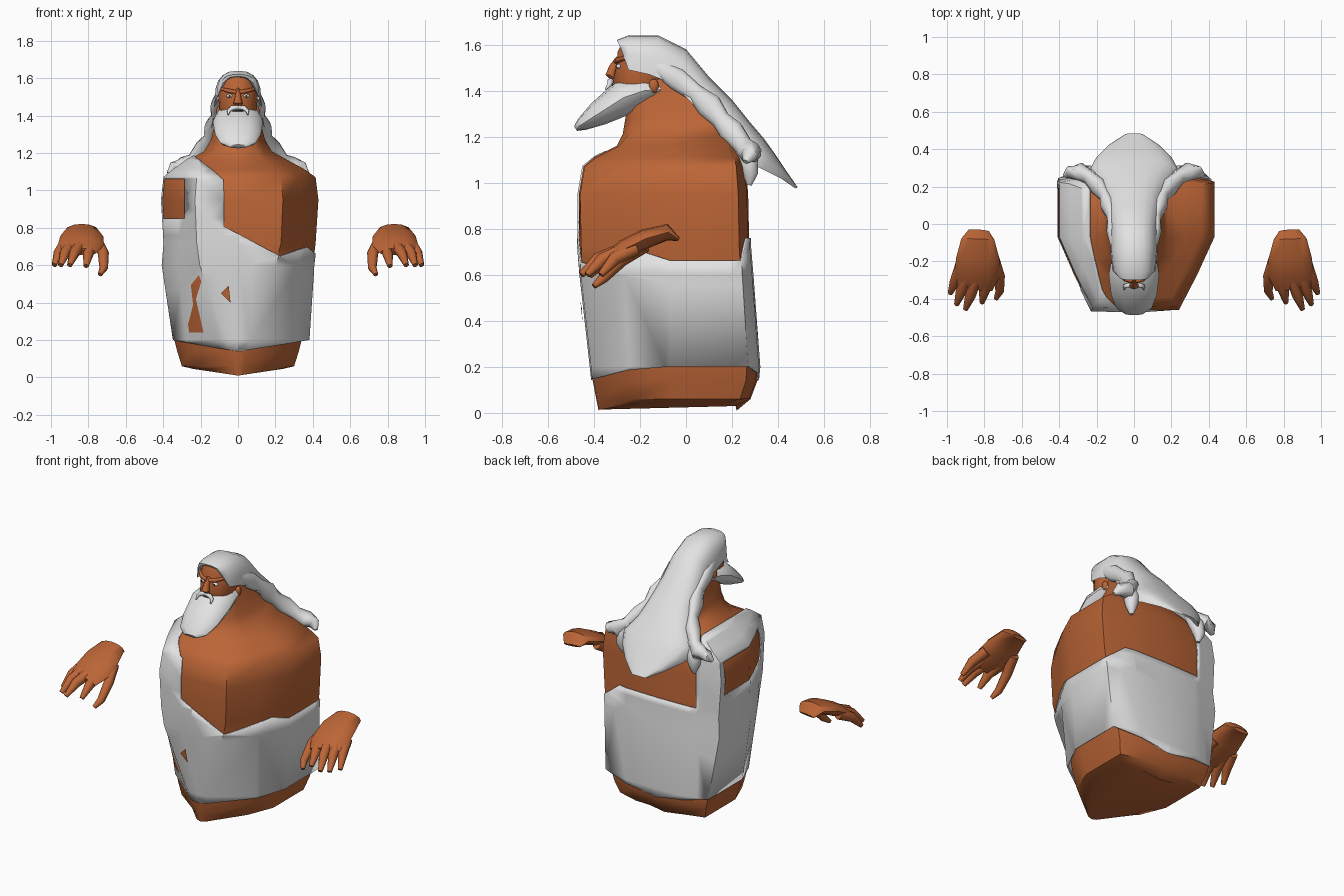
import bpy, bmesh, math
from mathutils import Vector


def material(name, rgb):
    m = bpy.data.materials.new(name)
    m.diffuse_color = (*rgb, 1)
    return m


SKIN = material("skin", (0.50, 0.13, 0.037))
WHITE = material("white", (0.76, 0.76, 0.76))
DARK = material("dark", (0.03, 0.02, 0.02))


def finish(name, bm, mat):
    bmesh.ops.recalc_face_normals(bm, faces=bm.faces)
    me = bpy.data.meshes.new(name)
    bm.to_mesh(me)
    bm.free()
    me.materials.append(mat)
    ob = bpy.data.objects.new(name, me)
    bpy.context.collection.objects.link(ob)
    return ob


def skin_rings(rings):
    """Bridge equal closed rings of points and cap both ends."""
    bm = bmesh.new()
    vs = [[bm.verts.new(p) for p in r] for r in rings]
    n = len(vs[0])
    for a, b in zip(vs, vs[1:]):
        for i in range(n):
            j = (i + 1) % n
            bm.faces.new((a[i], a[j], b[j], b[i]))
    bm.faces.new(vs[0])
    bm.faces.new(vs[-1])
    bmesh.ops.recalc_face_normals(bm, faces=bm.faces)
    return bm


def loft(name, stations, mat, n=10, side=1):
    """Elliptic tube; each station is x, y, z, half width, half thickness."""
    pts = [Vector((s[0] * side, s[1], s[2])) for s in stations]
    rings = []
    for i, (p, s) in enumerate(zip(pts, stations)):
        t = (pts[min(i + 1, len(pts) - 1)] - pts[max(i - 1, 0)]).normalized()
        u = Vector((1, 0, 0))
        u = (u - t * u.dot(t)).normalized()
        v = t.cross(u)
        rings.append([p + u * s[3] * math.cos(a) + v * s[4] * math.sin(a)
                      for a in (2 * math.pi * k / n for k in range(n))])
    return finish(name, skin_rings(rings), mat)


def ball(name, co, size, mat):
    bm = bmesh.new()
    bmesh.ops.create_uvsphere(bm, u_segments=12, v_segments=8, radius=1)
    for v in bm.verts:
        v.co = Vector([c + a * s for a, c, s in zip(v.co, co, size)])
    return finish(name, bm, mat)


# Torso rings: z, half width, front half width, front y, front corner y, back y
TORSO = [
    (0.01, .24, .03, .38, .375, .22), (0.06, .30, .03, .39, .385, .28),
    (0.14, .325, .04, .405, .40, .31), (0.20, .34, .06, .41, .405, .315),
    (0.60, .40, .20, .455, .45, .285), (0.72, .415, .23, .465, .455, .275),
    (0.95, .43, .24, .465, .46, .27), (1.07, .415, .23, .445, .44, .26),
    (1.11, .36, .20, .40, .39, .25), (1.16, .27, .14, .30, .29, .22),
    (1.21, .18, .10, .275, .25, .18), (1.27, .145, .09, .265, .23, .13),
    (1.36, .12, .08, .25, .22, .10), (1.45, .10, .06, .24, .21, .06)]


def torso_mesh():
    rings = []
    for k, (z, w, fw, f, fs, b) in enumerate(TORSO):
        half = [(fw, -fs), (w * .79, -(f + .07) / 2), (w, -.07),
                (w, b * .84), (w * .55, b * .98)]
        left = .94 if .7 < z < 1.13 else 1
        ring = [(0, -f)] + half + [(0, b)] + [(-x * left, y) for x, y in half[::-1]]
        rings.append([(x, y, z + (.15 * abs(x) if k == 0 else 0)) for x, y in ring])
    return skin_rings(rings)


torso = finish("torso", torso_mesh(), SKIN)

# Robe: torso surface cut along the hem, neckline, strap and armhole
CUTS = [(-.18, 0, 1, .14), (.18, 0, 1, .14), (.53, 0, 1, .768), (-.33, 0, 1, .577),
        (1, .25, 0, -.19), (.81, 0, 1, .993), (0, 0, 1, .85), (0, 0, 1, 1.06),
        (1, 0, 0, -.28), (0, 1, 0, .19), (0, 0, 1, .76)]


def is_robe(c):
    if c.z < .14 + .18 * abs(c.x) or c.z > .993 - .81 * c.x:
        return False
    if c.x < -.28 and c.y < .19 and .85 < c.z < 1.06:
        return False
    if c.x + .25 * c.y < -.19:
        return True
    top = .76 if c.y > .19 else max(.768 - .53 * c.x, .577 + .33 * c.x)
    return c.z < top


bm = torso_mesh()
for a, b, c, d in CUTS:
    no = Vector((a, b, c))
    bmesh.ops.bisect_plane(bm, geom=bm.verts[:] + bm.edges[:] + bm.faces[:],
                           plane_co=no * d / no.length_squared, plane_no=no)
bmesh.ops.delete(bm, geom=[f for f in bm.faces if not is_robe(f.calc_center_median())],
                 context='FACES')
for v in bm.verts:  # skirt flares on the right
    if v.co.x > 0:
        v.co.x *= 1 + .25 * max(0, .6 - v.co.z)
robe = finish("robe", bm, WHITE)
shell = robe.modifiers.new("thickness", 'SOLIDIFY')
shell.thickness, shell.offset = 0.008, 1

# Small tear in the robe front
bm = bmesh.new()
tear = [bm.verts.new(p) for p in ((-.09, -.452, .45), (-.05, -.459, .49), (-.04, -.450, .40))]
bm.faces.new(tear)
bmesh.ops.solidify(bm, geom=bm.faces[:], thickness=.009)
finish("robe_tear", bm, SKIN)

# Head and face
loft("head", [(0, -.2, 1.36, .08, .08), (0, -.2, 1.43, .10, .12), (0, -.19, 1.50, .105, .115),
              (0, -.19, 1.56, .10, .11), (0, -.18, 1.61, .08, .09)], SKIN, 14)
loft("nose", [(0, -.29, 1.54, .012, .015), (0, -.315, 1.50, .016, .02),
              (0, -.328, 1.468, .025, .022), (0, -.315, 1.452, .018, .012)], SKIN, 8)
for s, tag in ((-1, "left"), (1, "right")):
    loft(tag + "_brow", [(.008, -.305, 1.526, .010, .010), (.045, -.298, 1.531, .012, .012),
                         (.088, -.26, 1.543, .008, .008)], SKIN, 8, s)
    ball(tag + "_eye", (.045 * s, -.292, 1.505), (.018, .012, .010), WHITE)
    ball(tag + "_pupil", (.045 * s, -.302, 1.505), (.006, .004, .006), DARK)
    ball(tag + "_ear", (.10 * s, -.14, 1.42), (.016, .022, .03), SKIN)
    loft(tag + "_moustache", [(0, -.325, 1.442, .012, .014), (.032, -.328, 1.441, .014, .014),
                              (.050, -.333, 1.425, .010, .010),
                              (.052, -.35, 1.405, .004, .004)], WHITE, 8, s)
ball("mouth", (0, -.318, 1.425), (.03, .008, .006), DARK)

# Beard: flat tongue reaching forward and down
loft("beard", [(0, -.11, 1.405, .105, .03), (0, -.18, 1.40, .118, .065),
               (0, -.27, 1.37, .135, .078), (0, -.38, 1.30, .122, .055),
               (0, -.45, 1.255, .095, .030), (0, -.48, 1.235, .05, .012)], WHITE, 12)

# Hair: arches from forehead to tip: top y, z, edge y, z, half width
HAIR = [(-.30, 1.62, -.28, 1.575, .08), (-.25, 1.64, -.25, 1.49, .115),
        (-.12, 1.64, -.16, 1.47, .125), (0, 1.58, -.06, 1.43, .125),
        (.10, 1.46, 0, 1.37, .135), (.20, 1.36, .10, 1.27, .155),
        (.28, 1.26, .17, 1.19, .19), (.34, 1.19, .24, 1.10, .25),
        (.39, 1.12, .33, 1.06, .21), (.44, 1.045, .41, 1.02, .14),
        (.485, .98, .475, .975, .05)]
rings = []
for ty, tz, ey, ez, w in HAIR:
    ring = []
    for k in range(11):
        a = math.pi * k / 10
        h = math.sin(a) ** .7
        x = w * math.copysign(abs(math.cos(a)) ** .8, math.cos(a))
        ring.append((x, ey + (ty - ey) * h, ez + (tz - ez) * h))
    # Underside follows the arch so the front hairline stays open
    ring += [(x * .8, ey + (y - ey) * .75, ez + (z - ez) * .75) for x, y, z in ring[9:0:-1]]
    rings.append(ring)
finish("hair", skin_rings(rings), WHITE)

for s, tag in ((-1, "left"), (1, "right")):
    # Lumpy side locks ending in curls over the shoulders
    loft(tag + "_lock", [(.105, -.14, 1.51, .015, .03), (.115, -.04, 1.45, .032, .05),
                         (.12, .04, 1.39, .025, .04), (.14, .10, 1.335, .04, .058),
                         (.155, .15, 1.275, .03, .042), (.19, .20, 1.22, .045, .055),
                         (.24, .25, 1.16, .035, .042), (.29, .28, 1.13, .05, .05),
                         (.345, .275, 1.12, .035, .035), (.37, .26, 1.09, .012, .012)],
         WHITE, 10, s)
    loft(tag + "_hanging_curl", [(.22, .24, 1.17, .035, .04), (.245, .27, 1.10, .048, .045),
                                 (.255, .28, 1.04, .035, .035), (.25, .275, .99, .012, .012)],
         WHITE, 10, s)

    # Floating hand
    loft(tag + "_palm", [(.83, -.035, .755, .055, .010), (.835, -.08, .785, .088, .036),
                         (.835, -.18, .755, .115, .043), (.84, -.27, .71, .122, .042),
                         (.855, -.34, .675, .10, .022)], SKIN, 12, s)
    fingers = {
        "index": [(.785, -.24, .715), (.80, -.36, .66), (.812, -.42, .595)],
        "middle": [(.835, -.26, .715), (.875, -.385, .665), (.90, -.455, .60)],
        "ring": [(.885, -.25, .715), (.925, -.365, .665), (.948, -.43, .60)],
        "little": [(.925, -.22, .715), (.957, -.31, .67), (.982, -.37, .60)],
        "thumb": [(.755, -.18, .73), (.72, -.28, .665), (.718, -.36, .585), (.738, -.40, .55)]}
    for finger, pts in fingers.items():
        radii = [.034, .030, .023, .012] if len(pts) == 4 else [.032, .029, .014]
        loft(f"{tag}_{finger}_finger", [(*p, r, r) for p, r in zip(pts, radii)], SKIN, 8, s)

# Smooth shading with sharp creases kept, softer on the torso and robe
for group, angle in (([o for o in bpy.context.collection.objects], 50), ([torso, robe], 75)):
    bpy.ops.object.select_all(action='DESELECT')
    for ob in group:
        ob.select_set(True)
        bpy.context.view_layer.objects.active = ob
    bpy.ops.object.shade_smooth_by_angle(angle=math.radians(angle))
